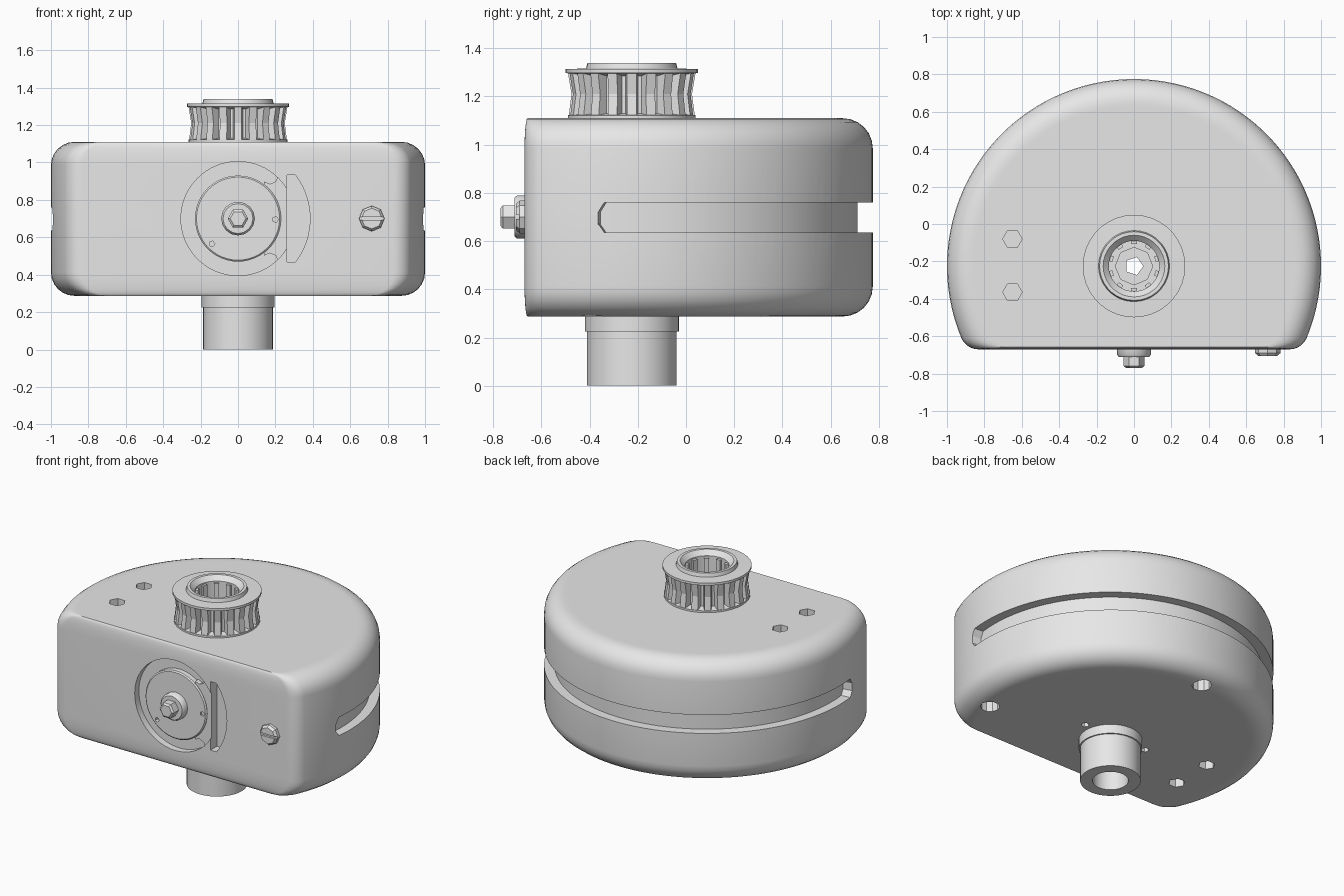
import bpy, bmesh, math
from mathutils import Matrix, Vector

cube = bpy.data.objects.get("Cube")
if cube:
    bpy.data.objects.remove(cube, do_unlink=True)

grey = bpy.data.materials.new("light_grey")
grey.use_nodes = True
grey.diffuse_color = (0.8, 0.8, 0.8, 1)
grey.node_tree.nodes["Principled BSDF"].inputs["Base Color"].default_value = (0.8, 0.8, 0.8, 1)

AXIS_Y = -0.225                     # vertical axis of shaft and housing
HUB = Matrix.Translation((0, AXIS_Y, 0))


def front(x, z):
    """Turn a z-up part so its height h lands at y = -h, centred on (x, z)."""
    return Matrix.Translation((x, 0, z)) @ Matrix.Rotation(math.pi / 2, 4, 'X')


def loft(name, rings, matrix=Matrix(), closed=False):
    """Skin a list of equal-length point rings; cap the ends unless closed."""
    bm = bmesh.new()
    vs = [[bm.verts.new(matrix @ Vector(p)) for p in r] for r in rings]
    n = len(vs[0])
    pairs = list(zip(vs, vs[1:])) + ([(vs[-1], vs[0])] if closed else [])
    for a, b in pairs:
        for i in range(n):
            j = (i + 1) % n
            bm.faces.new((a[i], a[j], b[j], b[i]))
    if not closed:
        bm.faces.new(vs[0][::-1])
        bm.faces.new(vs[-1])
    bmesh.ops.recalc_face_normals(bm, faces=bm.faces)
    me = bpy.data.meshes.new(name)
    bm.to_mesh(me)
    bm.free()
    me.materials.append(grey)
    ob = bpy.data.objects.new(name, me)
    bpy.context.collection.objects.link(ob)
    return ob


def circle(r, z, n):
    return [(r * math.cos(2 * math.pi * i / n), r * math.sin(2 * math.pi * i / n), z) for i in range(n)]


def lathe(name, profile, n=48, matrix=HUB, closed=False):
    return loft(name, [circle(r, z, n) for r, z in profile], matrix, closed)


def box(x0, x1, y0, y1, z0, z1, name="cutter", matrix=Matrix()):
    return loft(name, [[(x0, y0, z), (x1, y0, z), (x1, y1, z), (x0, y1, z)] for z in (z0, z1)], matrix)


def activate(ob):
    bpy.ops.object.select_all(action='DESELECT')
    ob.select_set(True)
    bpy.context.view_layer.objects.active = ob


def cut(ob, cutter):
    cutter.hide_render = True
    mod = ob.modifiers.new("cut", 'BOOLEAN')
    mod.operation, mod.solver, mod.object = 'DIFFERENCE', 'EXACT', cutter
    activate(ob)
    bpy.ops.object.modifier_apply(modifier=mod.name)
    bpy.data.objects.remove(cutter, do_unlink=True)


def smooth(ob, angle=30):
    activate(ob)
    bpy.ops.object.shade_smooth_by_angle(angle=math.radians(angle))


# Housing: D-shaped outline, rounded over at top and bottom
def outline(inset, z, f=0.1, n=72, m=8):
    r, yf = 1.0 - inset, -0.445 + 0.1 * inset
    cy = yf + f
    cx = math.sqrt((r - f) ** 2 - cy ** 2)
    a = math.atan2(cy, cx)
    pts = [(r * math.cos(t), r * math.sin(t), z)
           for t in (a + (math.pi - 2 * a) * i / n for i in range(n + 1))]
    for i in range(1, m + 1):
        t = math.pi - a + (math.pi / 2 + a) * i / m
        pts.append((-cx + f * math.cos(t), cy + f * math.sin(t), z))
    return pts + [(-x, y, z) for x, y, z in pts[:-m - 1:-1]]


R, Z0, Z1 = 0.125, 0.287, 1.11
steps = [i * math.pi / 12 for i in range(7)]
over = [(R + 0.02, 0)] + [(R * (1 - math.sin(t)), R * (1 - math.cos(t))) for t in steps]
housing = loft("housing", [outline(d, Z0 + h) for d, h in over] +
               [outline(d, Z1 - h) for d, h in reversed(over)], HUB)

# Slot running round the curved wall
angles = [math.radians(-6.5 + 193 * i / 72) for i in range(73)]
tip = math.radians(1.5)
sections = ([(angles[0] - tip, 0.67, 0.72)] + [(a, 0.635, 0.76) for a in angles] +
            [(angles[-1] + tip, 0.67, 0.72)])
cut(housing, loft("cutter", [[(r * math.cos(a), r * math.sin(a), z)
    for r, z in ((0.937, lo), (1.15, lo), (1.15, hi), (0.937, hi))] for a, lo, hi in sections], HUB))

# Round recess and side segment on the front face
cut(housing, lathe("cutter", [(0.305, 0.625), (0.305, 0.8)], 64, front(0, 0.7)))
arc = [math.radians(-37 + 74 * i / 16) for i in range(17)]
seg = [(0.262, 0.232), (0.262, -0.232)] + [(0.385 * math.cos(a), 0.385 * math.sin(a)) for a in arc]
cut(housing, loft("cutter", [[(x, y, h) for x, y in seg] for h in (0.6, 0.8)], front(0, 0.7)))

# Bores and screw holes: x, y, radius, z from, z to, sides
holes = [(0, AXIS_Y, 0.11, 0.2, 0.6, 32), (0, AXIS_Y, 0.1, 0.9, 1.2, 8), (0, AXIS_Y, 0.05, 0.5, 1.0, 5),
         (0, 0.645, 0.06, 0.2, 0.42, 10), (0.83, -0.385, 0.06, 0.2, 0.42, 10),
         (0.24, -0.18, 0.025, 0.2, 0.34, 6), (-0.24, -0.18, 0.025, 0.2, 0.34, 6)]
for y in (-0.08, -0.365):
    holes += [(-0.65, y, 0.052, 1.03, 1.2, 6), (-0.65, y, 0.052, 0.2, 0.37, 6)]
for x, y, r, a, b, n in holes:
    cut(housing, lathe("cutter", [(r, a), (r, b)], n, Matrix.Translation((x, y, 0))))
smooth(housing)

# Front dial, side plate and bolt
dial = lathe("front_dial", [(0.23, 0.6), (0.23, 0.66), (0.222, 0.667)], 48, front(0, 0.7))
for x, z in ((0.2, 0.695), (-0.14, 0.565)):
    cut(dial, lathe("cutter", [(0.016, 0.64), (0.016, 0.7)], 5, front(x, z)))
smooth(dial)
plate = box(0.14, 0.262, -0.657, -0.59, 0.468, 0.932, "dial_side_plate")
for z in (0.47, 0.93):
    cut(plate, lathe("cutter", [(0.045, 0.625), (0.045, 0.7)], 8, front(0.17, z)))
smooth(lathe("bolt_washer", [(0.09, 0.65), (0.09, 0.7), (0.08, 0.712)], 16, front(0, 0.7)), 40)
lathe("bolt_head", [(0.055, 0.7), (0.055, 0.76), (0.042, 0.77)], 6, front(0, 0.7))

# Small slotted screw on the front
screw = lathe("front_screw", [(0.068, 0.65), (0.068, 0.69), (0.055, 0.706)], 8, front(0.715, 0.7))
cut(screw, box(0.6, 0.83, -0.75, -0.692, 0.692, 0.708))

# Hollow lower shaft with collar
smooth(lathe("lower_shaft", [(0.11, 0), (0.186, 0), (0.186, 0.225), (0.195, 0.225),
                             (0.195, 0.3), (0.11, 0.3)], closed=True))

# Toothed pulley: hollow core with flanges, then repeated teeth
smooth(lathe("pulley_core", [(0.135, 1.1), (0.265, 1.1), (0.265, 1.122), (0.215, 1.13), (0.215, 1.285),
                             (0.274, 1.298), (0.274, 1.314), (0.19, 1.316), (0.184, 1.34),
                             (0.165, 1.34), (0.135, 1.31)], 36, closed=True))
for i in range(20):
    turn = HUB @ Matrix.Rotation(2 * math.pi * i / 20, 4, 'Z')
    loft("pulley_tooth", [[(0.2, -0.028, z), (r, -0.02, z), (r, 0.02, z), (0.2, 0.028, z)]
                          for z, r in ((1.115, 0.262), (1.21, 0.25), (1.3, 0.265))], turn)
    if i % 2:
        box(0.118, 0.145, -0.015, 0.015, 1.1, 1.3, "bore_rib", turn)
